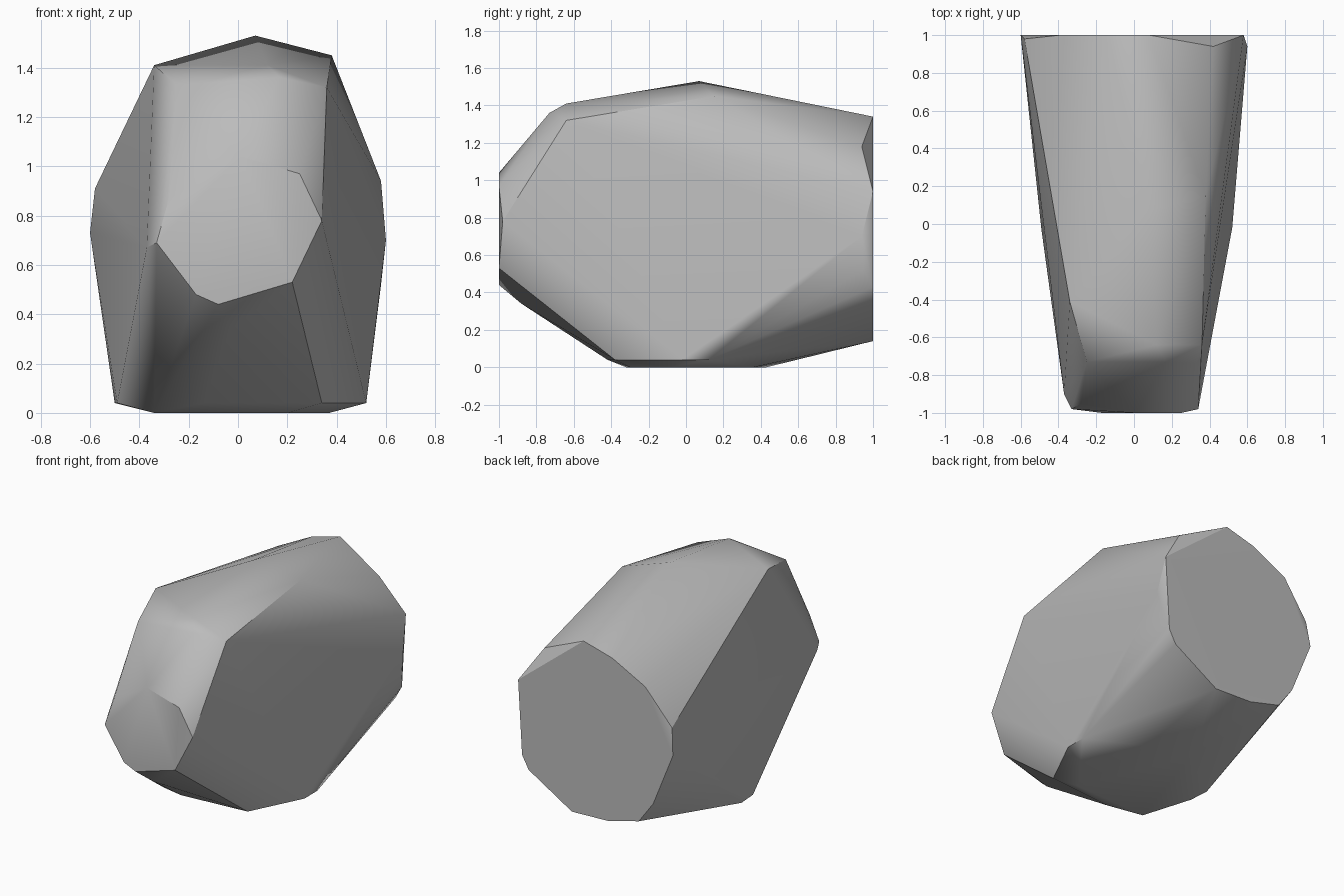
import bpy
import bmesh
import math
from mathutils import Vector

default_cube = bpy.data.objects.get("Cube")
if default_cube:
    bpy.data.objects.remove(default_cube, do_unlink=True)


def make_material(name, colour):
    material = bpy.data.materials.new(name)
    material.use_nodes = True
    material.diffuse_color = colour
    shader = material.node_tree.nodes["Principled BSDF"]
    shader.inputs["Base Color"].default_value = colour
    shader.inputs["Roughness"].default_value = 0.9
    return material


def upright_profile(outline, y):
    """Place an (x, z) outline on the vertical plane at depth y."""
    return [Vector((x, y, z)) for x, z in outline]


def level_profile(outline, z):
    """Place an (x, y) outline on the horizontal plane at height z."""
    return [Vector((x, y, z)) for x, y in outline]


def hull_object(name, points, material):
    """Stretch a convex skin over the points and shade it like worn stone."""
    bm = bmesh.new()
    for point in points:
        bm.verts.new(point)
    result = bmesh.ops.convex_hull(bm, input=bm.verts)
    unused = [v for v in result["geom_interior"] if isinstance(v, bmesh.types.BMVert)]
    bmesh.ops.delete(bm, geom=unused, context="VERTS")
    # Merge nearly coplanar triangles into broad facets
    bmesh.ops.dissolve_limit(bm, angle_limit=math.radians(1.5),
                             verts=bm.verts, edges=bm.edges)
    bmesh.ops.recalc_face_normals(bm, faces=bm.faces)
    mesh = bpy.data.meshes.new(name)
    bm.to_mesh(mesh)
    bm.free()
    mesh.materials.append(material)
    rock = bpy.data.objects.new(name, mesh)
    bpy.context.collection.objects.link(rock)
    bpy.ops.object.select_all(action="DESELECT")
    rock.select_set(True)
    bpy.context.view_layer.objects.active = rock
    bpy.ops.object.shade_smooth_by_angle(angle=math.radians(30))
    weighted = rock.modifiers.new("broad_facets", "WEIGHTED_NORMAL")
    weighted.keep_sharp = True
    return rock


# Small broken face at the front
front_face = upright_profile([
    (.01, 1.04), (.25, .97), (.22, .53), (-.08, .44), (-.17, .48)], -1)
front_corners = [Vector(p) for p in (
    (.34, -.98, .78), (-.33, -.98, .69), (-.37, -.9, .67),
    (-.28, -.95, .87), (-.03, -.88, .34))]

# Large broken face at the back
back_face = upright_profile([
    (.08, 1.34), (.58, .94), (.55, .43), (.5, .34), (.17, .14), (-.11, .15),
    (-.34, .21), (-.45, .36), (-.6, .73), (-.39, 1.15), (-.14, 1.28)], 1)
back_corners = [Vector(p) for p in (
    (.6, .94, .7), (.58, .95, .52), (-.58, .98, .91), (.42, .94, 1.18))]

# Crest along the top
crest = [Vector(p) for p in (
    (.07, .07, 1.53), (.38, .15, 1.45), (.36, -.64, 1.32), (.17, -.73, 1.36),
    (.12, -.64, 1.41), (-.25, -.73, 1.33), (-.34, -.41, 1.41))]

# Resting face and the worn edge just above it
base = level_profile([
    (.2, .36), (-.1, .43), (-.34, -.32), (.2, -.3), (.37, -.08)], 0)
base_edge = level_profile([
    (.52, .12), (.52, -.02), (.34, -.38), (-.14, -.42), (-.49, -.03), (-.5, .11)], .04)

stone_grey = make_material("stone_grey", (.5, .5, .5, 1))
hull_object("boulder", front_face + front_corners + back_face + back_corners
            + crest + base + base_edge, stone_grey)
